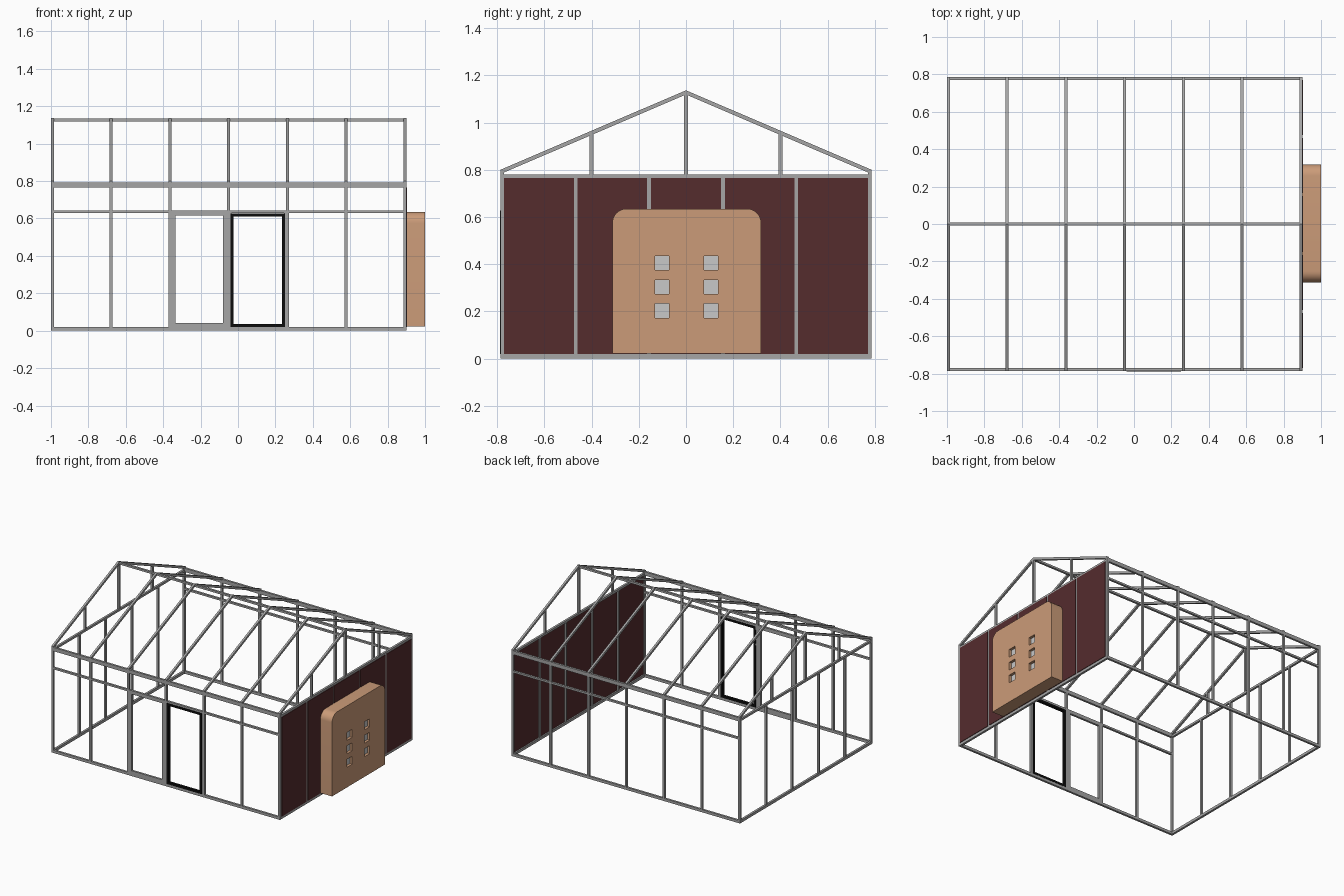
import bpy
import bmesh
import math

if "Cube" in bpy.data.objects:
    bpy.data.objects.remove(bpy.data.objects["Cube"], do_unlink=True)


def material(name, r, g, b):
    m = bpy.data.materials.new(name)
    m.use_nodes = True
    m.diffuse_color = (r, g, b, 1)
    m.node_tree.nodes["Principled BSDF"].inputs["Base Color"].default_value = (r, g, b, 1)
    return m


STEEL = material("steel grey", 0.38, 0.38, 0.38)
MAROON = material("maroon panel", 0.09, 0.025, 0.027)
TAN = material("tan block", 0.60, 0.33, 0.19)
PALE = material("pale grey", 0.58, 0.58, 0.58)
BLACK = material("black frame", 0.004, 0.004, 0.004)


def make_object(name, bm, mat):
    bmesh.ops.recalc_face_normals(bm, faces=bm.faces)
    mesh = bpy.data.meshes.new(name)
    bm.to_mesh(mesh)
    bm.free()
    mesh.materials.append(mat)
    ob = bpy.data.objects.new(name, mesh)
    bpy.context.collection.objects.link(ob)
    return ob


def add_box(bm, x0, x1, y0, y1, z0, z1):
    verts = bmesh.ops.create_cube(bm, size=1)["verts"]
    for v in verts:
        v.co = (x1 if v.co.x > 0 else x0, y1 if v.co.y > 0 else y0, z1 if v.co.z > 0 else z0)


def boxes(name, mat, items):
    bm = bmesh.new()
    for item in items:
        add_box(bm, *item)
    return make_object(name, bm, mat)


def add_prism(bm, points, x0, x1):
    # extrude a side profile of (y, z) points along x
    face = bm.faces.new([bm.verts.new((x0, y, z)) for y, z in points])
    out = bmesh.ops.extrude_face_region(bm, geom=[face])["geom"]
    for v in out:
        if isinstance(v, bmesh.types.BMVert):
            v.co.x = x1


def door_frame(x0, x1, y0, y1, z0, z1, w, base):
    return [(x0, x0 + w, y0, y1, z0, z1), (x1 - w, x1, y0, y1, z0, z1),
            (x0 + w, x1 - w, y0, y1, z1 - base, z1), (x0 + w, x1 - w, y0, y1, z0, z0 + base)]


# Main dimensions
LEFT, RIGHT, HALF = -1.0, 0.9, 0.787
T = 0.016                 # bar thickness
SILL, PLATE, EAVE, RIDGE = 0.02, 0.765, 0.8, 1.137
bay = (RIGHT - LEFT - T) / 6
frames = [LEFT + T / 2 + bay * i for i in range(7)]
end_posts = [-0.467, -0.157, 0.157, 0.467]
ends = [LEFT + T / 2, RIGHT - T / 2]
h = T / 2

# Long sides: sill, rail, eave beam and posts, front and back
for side, label in ((-1, "front"), (1, "back")):
    y0, y1 = sorted((side * HALF, side * (HALF - T)))
    boxes(label + "_sill", STEEL, [(LEFT, RIGHT, y0, y1, 0, SILL)])
    boxes(label + "_rail", STEEL, [(LEFT, RIGHT, y0, y1, 0.628, 0.642)])
    boxes(label + "_eave_beam", STEEL, [(LEFT, RIGHT, y0, y1, PLATE, EAVE - 0.007)])
    boxes(label + "_posts", STEEL, [(x - h, x + h, y0, y1, SILL, PLATE) for x in frames])

# Short ends: sill, tie beam, posts and gable struts
for x, label in zip(ends, ("right", "left")):
    inner = HALF - T
    boxes(label + "_end_sill", STEEL, [(x - h, x + h, -inner, inner, 0, SILL)])
    boxes(label + "_end_tie", STEEL, [(x - h, x + h, -inner, inner, PLATE, PLATE + T)])
    boxes(label + "_end_posts", STEEL, [(x - h, x + h, y - h, y + h, SILL, PLATE) for y in end_posts])
    boxes(label + "_gable_struts", STEEL,
          [(x - h, x + h, y - h, y + h, PLATE + T, top)
           for y, top in ((-0.4, 0.955), (0, 1.12), (0.4, 0.955))])

# Rafters and ridge beam
bm = bmesh.new()
drop = 0.018
chevron = [(-HALF, EAVE), (0, RIDGE), (HALF, EAVE),
           (HALF, EAVE - drop), (0, RIDGE - drop), (-HALF, EAVE - drop)]
for x in frames:
    add_prism(bm, chevron, x - h, x + h)
make_object("rafters", bm, STEEL)
boxes("ridge_beam", STEEL, [(LEFT, RIGHT, -h, h, RIDGE - T - 0.002, RIDGE - 0.003)])

# Doorways in the front wall
fy = -HALF
boxes("grey_door_frame", STEEL, door_frame(-0.37, -0.045, fy, fy + T, SILL, 0.635, 0.035, 0.02))
boxes("door_jambs", STEEL, [(-0.047, -0.034, fy, fy + T, SILL, 0.635),
                            (0.245, 0.268, fy, fy + T, SILL, 0.635)])
boxes("black_door_frame", BLACK, door_frame(-0.04, 0.25, fy - 0.002, fy + T + 0.002, SILL, 0.627, 0.016, 0.016))

# Wall panels set between the posts of one end
edges = [-HALF + T / 2] + end_posts + [HALF - T / 2]
boxes("wall_panels", MAROON,
      [(RIGHT - 0.006, RIGHT + 0.004, a + h, b - h, SILL, PLATE) for a, b in zip(edges, edges[1:])])

# Rounded block on the panelled end
bm = bmesh.new()
r, low, high, half_w, mid = 0.06, 0.022, 0.635, 0.315, 0.003
outline = [(mid - half_w, low), (mid + half_w, low)]
for cy, start in ((half_w - r, 0), (r - half_w, 90)):
    for i in range(9):
        a = math.radians(start + i * 90 / 8)
        outline.append((mid + cy + r * math.cos(a), high - r + r * math.sin(a)))
add_prism(bm, outline, RIGHT + 0.002, 1.0)
block = make_object("rounded_block", bm, TAN)
block.data.materials.append(PALE)

# Six square recesses cut into the block
s = 0.03
cutter = boxes("recess_cutter", TAN,
               [(0.98, 1.05, y - s, y + s, z - s, z + s)
                for y in (-0.102, 0.106) for z in (0.203, 0.304, 0.405)])
cutter.hide_render = True
mod = block.modifiers.new("recesses", "BOOLEAN")
mod.operation = "DIFFERENCE"
mod.solver = "EXACT"
mod.object = cutter
bpy.ops.object.select_all(action="DESELECT")
bpy.context.view_layer.objects.active = block
block.select_set(True)
bpy.ops.object.modifier_apply(modifier=mod.name)
bpy.data.objects.remove(cutter, do_unlink=True)
for p in block.data.polygons:
    p.material_index = 1 if p.normal.x > 0.9 and p.center.x < 0.99 else 0
bpy.ops.object.shade_smooth_by_angle(angle=math.radians(35))
